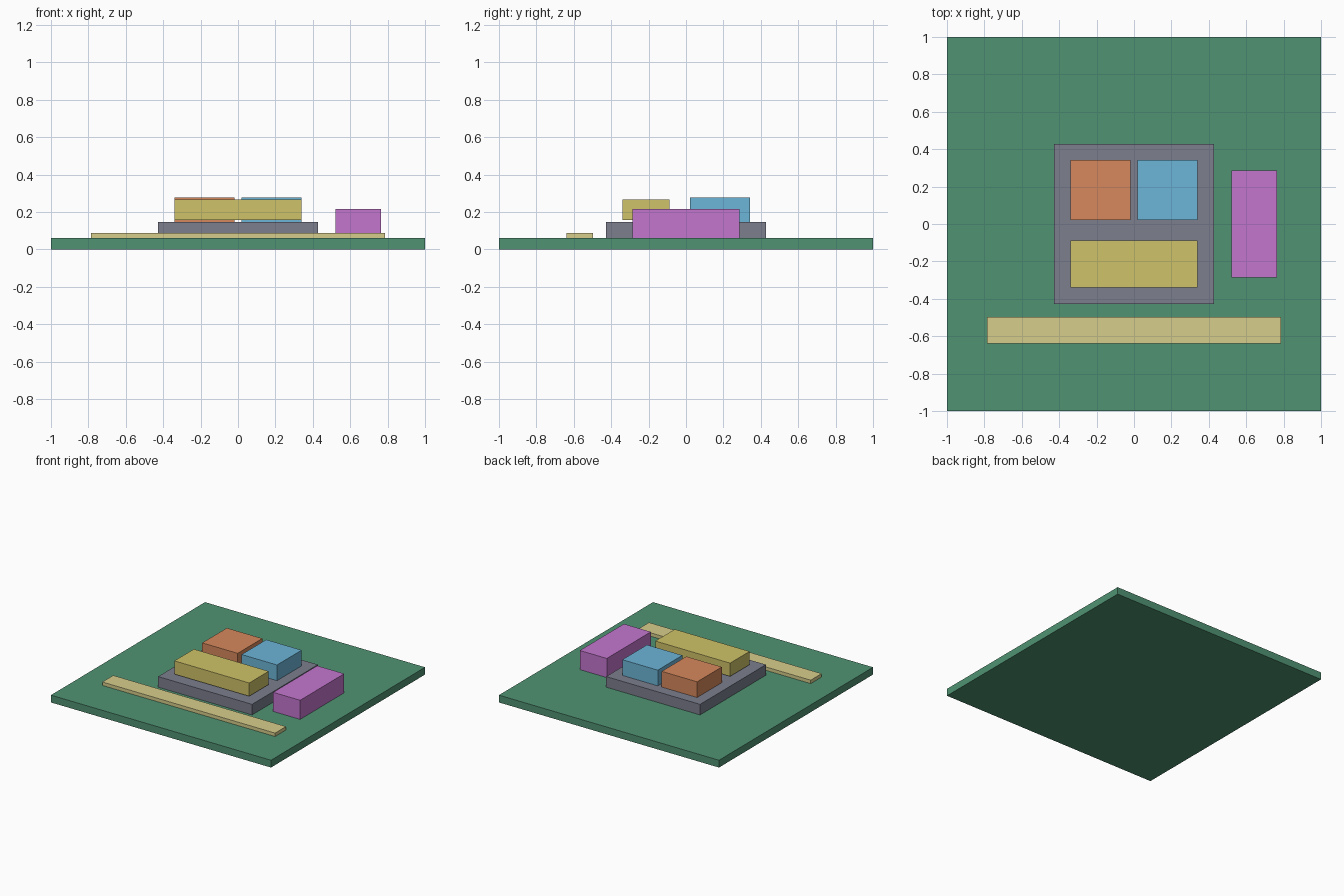
import bpy

if "Cube" in bpy.data.objects:
    bpy.data.objects.remove(bpy.data.objects["Cube"])


def box(name, x, y, z, color=None):
    """Axis-aligned box from (min, max) ranges."""
    spans = (x, y, z)
    centre = [(a + b) / 2 for a, b in spans]
    bpy.ops.mesh.primitive_cube_add(size=1, location=centre)
    ob = bpy.context.object
    ob.name = name
    ob.scale = [b - a for a, b in spans]
    bpy.ops.object.transform_apply(location=False, rotation=False, scale=True)
    if color:
        mat = bpy.data.materials.new(name + "_colour")
        mat.diffuse_color = (*color, 1)
        mat.use_nodes = True
        mat.node_tree.nodes["Principled BSDF"].inputs["Base Color"].default_value = mat.diffuse_color
        ob.data.materials.append(mat)
    return ob


BOARD_TOP = 0.06
PACKAGE_TOP = 0.147

# Circuit board and the chip package on it
box("circuit_board", (-1, 1), (-1, 1), (0, BOARD_TOP), (0.08, 0.29, 0.17))
box("chip_package", (-0.427, 0.427), (-0.427, 0.427),
    (BOARD_TOP, PACKAGE_TOP), (0.20, 0.21, 0.27))

# Two square dies side by side at the back of the package
for name, x, color in (("left_die", (-0.34, -0.018), (0.68, 0.25, 0.11)),
                       ("right_die", (0.018, 0.34), (0.15, 0.46, 0.68))):
    box(name, x, (0.021, 0.341), (PACKAGE_TOP, 0.276), color)

# Wide die at the front, held slightly clear of the package
box("wide_die", (-0.34, 0.34), (-0.34, -0.087), (0.157, 0.266), (0.62, 0.54, 0.14))

# Memory block to the right of the package
box("memory_block", (0.52, 0.765), (-0.286, 0.286), (BOARD_TOP, 0.217), (0.55, 0.18, 0.62))

# Long contact strip along the front
box("contact_strip", (-0.785, 0.785), (-0.64, -0.498), (BOARD_TOP, 0.088), (0.68, 0.61, 0.26))
